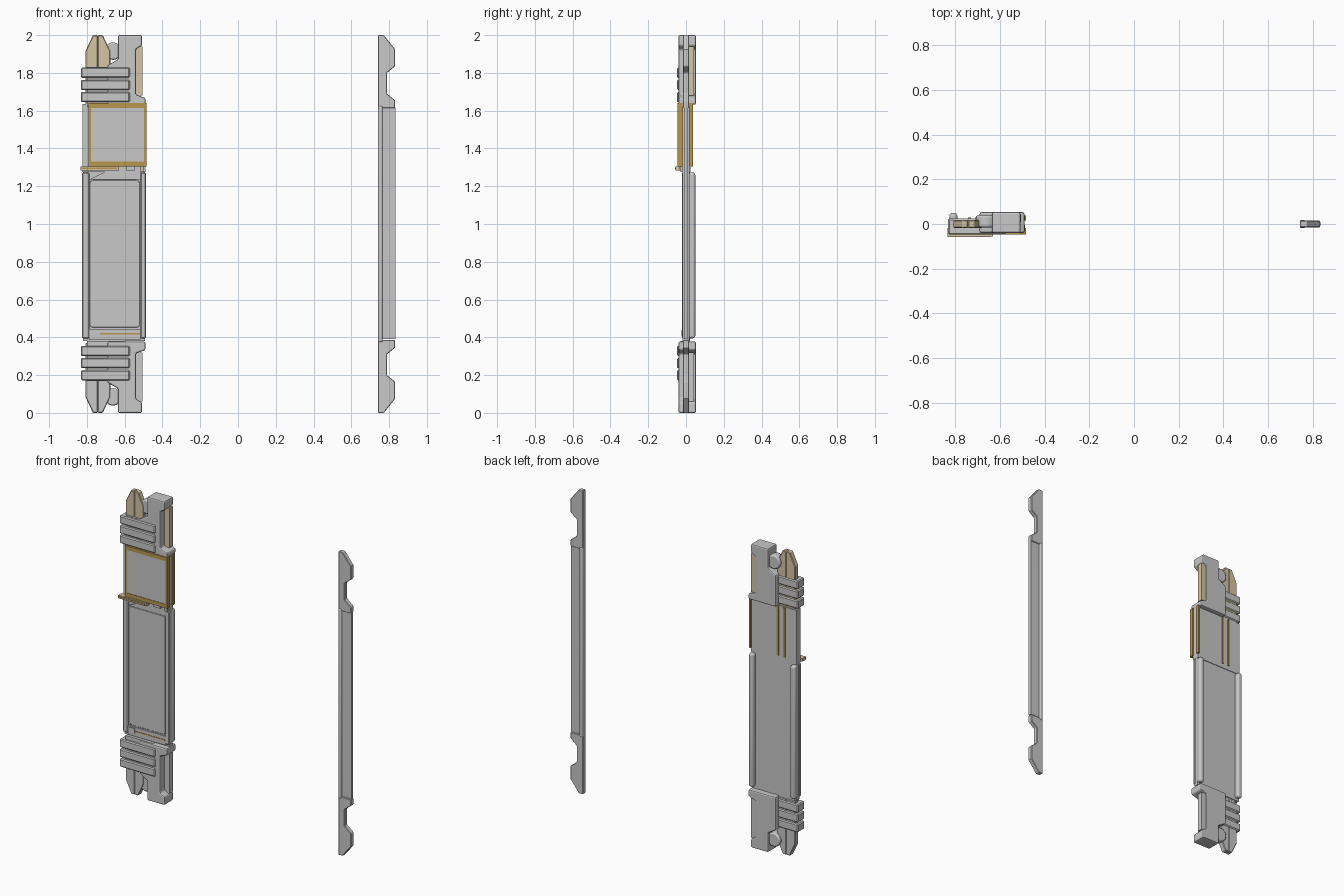
import bpy, bmesh, math

if "Cube" in bpy.data.objects:
    bpy.data.objects.remove(bpy.data.objects["Cube"])


def material(name, rgb):
    m = bpy.data.materials.new(name)
    m.diffuse_color = (*rgb, 1)
    m.use_nodes = True
    m.node_tree.nodes["Principled BSDF"].inputs["Base Color"].default_value = m.diffuse_color
    return m


GREY = material("grey", (0.58, 0.58, 0.58))
TAN = material("tan", (0.66, 0.56, 0.38))
GOLD = material("gold", (0.48, 0.31, 0.08))


def prism(name, pts, y0, y1, mat=GREY, bevel=0.0, seg=1):
    """Extrude an x-z outline from y0 to y1."""
    bm = bmesh.new()
    face = bm.faces.new([bm.verts.new((x, y0, z)) for x, z in pts])
    ext = bmesh.ops.extrude_face_region(bm, geom=[face])
    for v in ext["geom"]:
        if isinstance(v, bmesh.types.BMVert):
            v.co.y = y1
    bmesh.ops.recalc_face_normals(bm, faces=bm.faces)
    me = bpy.data.meshes.new(name)
    bm.to_mesh(me)
    bm.free()
    me.materials.append(mat)
    ob = bpy.data.objects.new(name, me)
    bpy.context.collection.objects.link(ob)
    if bevel:
        b = ob.modifiers.new("bevel", "BEVEL")
        b.width, b.segments, b.limit_method = bevel, seg, "ANGLE"
        b.angle_limit = math.radians(40)
    return ob


def box(name, x0, x1, y0, y1, z0, z1, mat=GREY, bevel=0.0, seg=1):
    return prism(name, [(x0, z0), (x1, z0), (x1, z1), (x0, z1)], y0, y1, mat, bevel, seg)


def smooth(ob):
    bpy.ops.object.select_all(action="DESELECT")
    ob.select_set(True)
    bpy.context.view_layer.objects.active = ob
    bpy.ops.object.shade_smooth_by_angle(angle=math.radians(35))


def rounded(x0, x1, z0, z1, r, n=4):
    """Rounded rectangle outline."""
    pts = []
    for cx, cz, a in ((x1 - r, z1 - r, 0), (x0 + r, z1 - r, 90), (x0 + r, z0 + r, 180), (x1 - r, z0 + r, 270)):
        for i in range(n + 1):
            t = math.radians(a + 90 * i / n)
            pts.append((cx + r * math.cos(t), cz + r * math.sin(t)))
    return pts


# End assemblies: the lower one mirrors the upper one
for side, flip, accent in (("upper", False, TAN), ("lower", True, GREY)):
    def m(pts):
        return [(x, 2 - z if flip else z) for x, z in pts]

    flange = 1.622 if flip else 1.632
    # Large block with a notched outer edge
    prism(side + "_block", m([(-0.635, 2), (-0.508, 2), (-0.508, 1.945), (-0.54, 1.925), (-0.54, 1.685),
                              (-0.49, 1.667), (-0.49, flange), (-0.69, flange), (-0.69, 1.84), (-0.635, 1.872)]),
          -0.04, 0.053, GREY, 0.008, 2)
    # Strip set in the notch
    prism(side + "_notch_strip", m([(-0.545, 1.68), (-0.505, 1.68), (-0.505, 1.94), (-0.545, 1.94)]),
          0.008, 0.043, accent)
    # Pointed prong in two halves
    for k, label in ((-1, "left"), (1, "right")):
        c = -0.742
        prism(f"{side}_prong_{label}", m([(c, 2), (c + k * 0.026, 2), (c + k * 0.066, 1.915),
                                          (c + k * 0.066, 1.63), (c, 1.63)]),
              -0.018, 0.018, accent, 0.004)
    # Round knob between prong and block
    knob = [(-0.662 + 0.046 * math.cos(t * math.pi / 12), 1.915 + 0.046 * math.sin(t * math.pi / 12))
            for t in range(24)]
    smooth(prism(side + "_knob", m(knob), -0.015, 0.038, GREY, 0.008, 2))
    # Three clamp bars
    for i in range(3):
        z = 1.645 + 0.0645 * i
        prism(f"{side}_clamp_bar_{i + 1}", m([(-0.832, z), (-0.573, z), (-0.573, z + 0.054), (-0.832, z + 0.054)]),
              -0.048, 0.024, GREY, 0.006)
    # Core joining the bars behind
    prism(side + "_clamp_core", m([(-0.80, 1.62), (-0.6, 1.62), (-0.6, 1.83), (-0.80, 1.83)]), -0.03, 0.014)

# Long body plates
box("body_plate", -0.82, -0.492, -0.010, 0.020, 0.38, 1.28)
box("upper_body_plate", -0.822, -0.49, -0.020, 0.024, 1.275, 1.635)

# Front frame around the lower panel
box("front_rail_left", -0.825, -0.787, -0.022, 0.0, 0.395, 1.273, GREY, 0.005)
box("front_rail_right", -0.517, -0.488, -0.022, 0.0, 0.395, 1.273, GREY, 0.005)
box("front_sill_bottom", -0.79, -0.515, -0.018, 0.0, 0.385, 0.445)
prism("front_sill_top", [(-0.787, 1.236), (-0.515, 1.236), (-0.515, 1.28), (-0.695, 1.28)], -0.018, 0.0)
prism("lower_panel", rounded(-0.785, -0.52, 0.452, 1.232, 0.018), -0.014, 0.0, GREY, 0.002)
box("bottom_gold_line", -0.73, -0.52, -0.020, -0.010, 0.415, 0.422, GOLD)
box("bottom_tab", -0.775, -0.74, -0.023, -0.010, 0.405, 0.438)

# Back rails with rounded edges
for label, x0, x1 in (("left", -0.826, -0.790), ("right", -0.522, -0.488)):
    smooth(box("back_rail_" + label, x0, x1, 0.010, 0.049, 0.395, 1.273, GREY, 0.013, 4))

# Display with gold border
fx0, fx1, fz0, fz1 = -0.792, -0.484, 1.305, 1.64
box("display_border_top", fx0, fx1, -0.046, -0.018, 1.614, fz1, GOLD)
box("display_border_bottom", fx0, fx1, -0.046, -0.018, fz0, 1.33, GOLD)
box("display_border_left", fx0, fx0 + 0.014, -0.046, -0.018, fz0, fz1, GOLD)
box("display_border_right", fx1 - 0.014, fx1, -0.046, -0.018, fz0, fz1, GOLD)
box("display_screen", fx0 + 0.012, fx1 - 0.012, -0.043, -0.018, 1.325, 1.618)
box("display_side_plate", -0.496, fx1, 0.015, 0.037, fz0, fz1, GOLD)

# Ledge under the display
box("ledge", -0.835, -0.63, -0.055, -0.018, 1.284, 1.304, TAN)
box("ledge_gold_line", -0.834, -0.64, -0.058, -0.050, 1.290, 1.298, GOLD)
box("ledge_latch", -0.592, -0.545, -0.034, -0.015, 1.284, 1.308)
box("ledge_end", -0.515, -0.497, -0.028, -0.015, 1.275, 1.305, TAN)

# Two gold strips on the back
for i, x in enumerate((-0.735, -0.688)):
    box(f"back_gold_strip_{i + 1}", x - 0.007, x + 0.007, 0.020, 0.030, 1.305, 1.63, GOLD)

# Separate blade on the right
half = [(0.742, 2), (0.772, 2), (0.832, 1.925), (0.832, 1.835), (0.788, 1.80),
        (0.788, 1.69), (0.832, 1.655), (0.832, 1.613)]
for side, flip in (("upper", False), ("lower", True)):
    pts = half + [(0.742, 1.613)]
    prism("blade_end_" + side, [(x, 2 - z if flip else z) for x, z in pts], -0.015, 0.015, GREY, 0.003)
box("blade_plate", 0.76, 0.833, -0.010, 0.010, 0.39, 1.617)
smooth(box("blade_spine", 0.742, 0.766, -0.019, 0.019, 0.375, 1.625, GREY, 0.008, 3))
